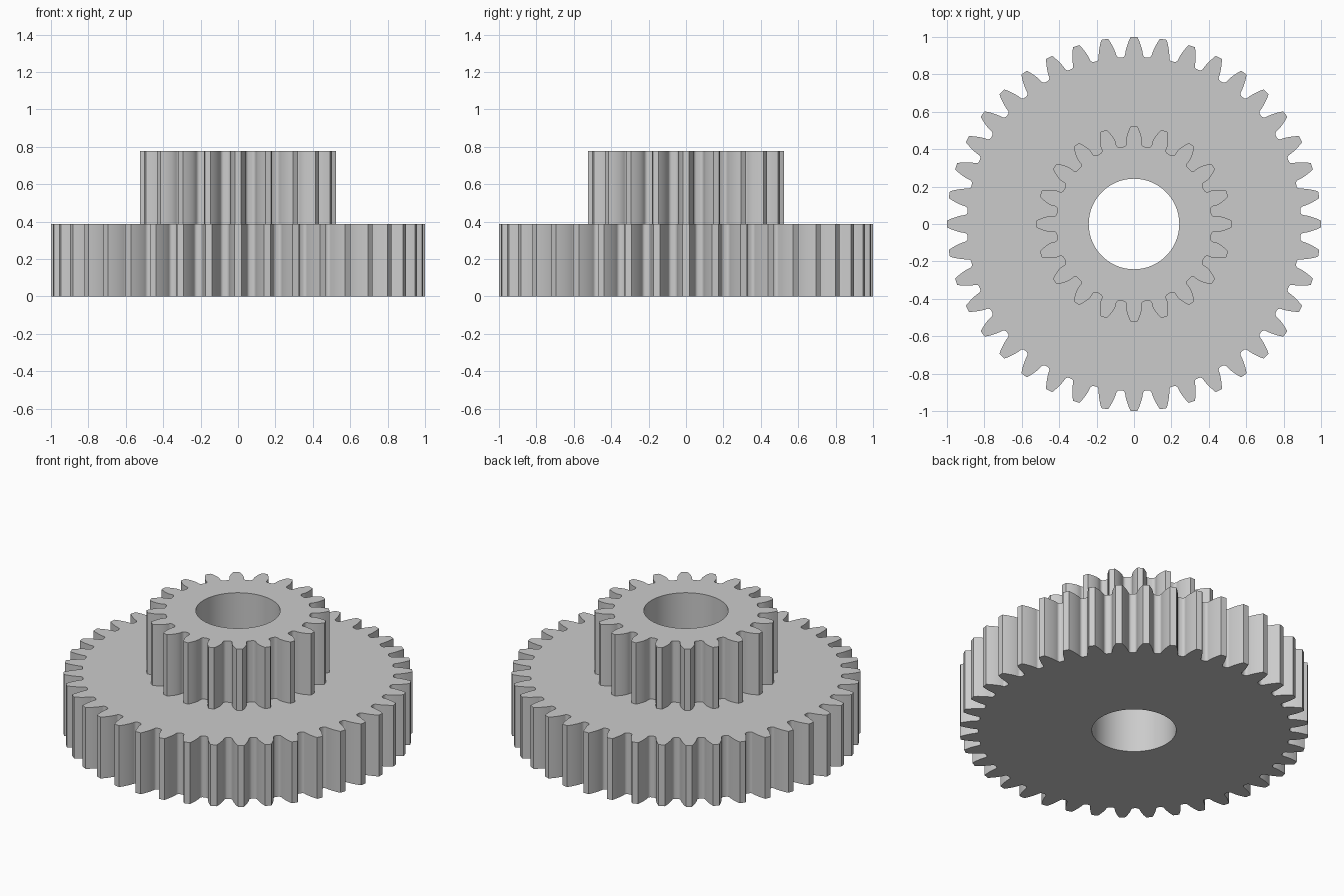
import bpy
import bmesh
from math import acos, cos, sin, pi, tan, radians

cube = bpy.data.objects.get("Cube")
if cube:
    bpy.data.objects.remove(cube, do_unlink=True)

MODULE = 1 / 21          # tooth size shared by both gears
PRESSURE = radians(20)
BORE = 0.242
MID, TOP = 0.388, 0.776


def involute(angle):
    return tan(angle) - angle


def gear_outline(teeth):
    """Counter-clockwise outline of an involute gear with rounded roots."""
    pitch = MODULE * teeth / 2
    tip, root = pitch + MODULE, pitch - 1.25 * MODULE
    base = pitch * cos(PRESSURE)
    fillet = 0.38 * MODULE

    def half_angle(r):
        a = acos(min(1, base / r))
        return pi / (2 * teeth) + involute(PRESSURE) - involute(a)

    # One flank in polar form: root fillet, then involute up to the tip
    start = root + fillet
    flank = []
    for i in range(5):
        t = pi / 2 * i / 5
        flank.append((start - fillet * cos(t),
                      half_angle(start) + fillet * (1 - sin(t)) / start))
    for i in range(9):
        r = start + (tip - start) * i / 8
        flank.append((r, half_angle(r)))

    points = []
    for k in range(teeth):
        middle = 2 * pi * k / teeth
        tooth = [(r, middle - a) for r, a in flank]
        tooth += [(r, middle + a) for r, a in reversed(flank)]
        points += [(r * cos(a), r * sin(a)) for r, a in tooth]
    return points


def add_loop(bm, points, z):
    verts = [bm.verts.new((x, y, z)) for x, y in points]
    edges = [bm.edges.new((v, verts[i - 1])) for i, v in enumerate(verts)]
    return verts, edges


def wall(bm, low, high):
    for i in range(len(low[0])):
        bm.faces.new((low[0][i - 1], low[0][i], high[0][i], high[0][i - 1]))


def ring(bm, outer, inner, up):
    bmesh.ops.triangle_fill(bm, edges=outer[1] + inner[1],
                            use_beauty=True, normal=(0, 0, up))


# Large gear, small gear and through bore as one closed body
bm = bmesh.new()
large, small = gear_outline(40), gear_outline(20)
circle = [(BORE * cos(2 * pi * i / 96), BORE * sin(2 * pi * i / 96))
          for i in range(96)]
large_low, large_high = add_loop(bm, large, 0), add_loop(bm, large, MID)
small_low, small_high = add_loop(bm, small, MID), add_loop(bm, small, TOP)
bore_low, bore_high = add_loop(bm, circle, 0), add_loop(bm, circle, TOP)

wall(bm, large_low, large_high)
wall(bm, small_low, small_high)
wall(bm, bore_low, bore_high)
ring(bm, large_low, bore_low, -1)
ring(bm, large_high, small_low, 1)
ring(bm, small_high, bore_high, 1)
bmesh.ops.recalc_face_normals(bm, faces=bm.faces[:])

mesh = bpy.data.meshes.new("stepped_gear")
bm.to_mesh(mesh)
bm.free()
gear = bpy.data.objects.new("stepped_gear", mesh)
bpy.context.collection.objects.link(gear)

# Plain grey finish
grey = bpy.data.materials.new("grey")
grey.use_nodes = True
colour = (0.6, 0.6, 0.6, 1)
grey.diffuse_color = colour
grey.node_tree.nodes["Principled BSDF"].inputs["Base Color"].default_value = colour
mesh.materials.append(grey)

bpy.ops.object.select_all(action='DESELECT')
gear.select_set(True)
bpy.context.view_layer.objects.active = gear
bpy.ops.object.shade_smooth_by_angle(angle=radians(30))
